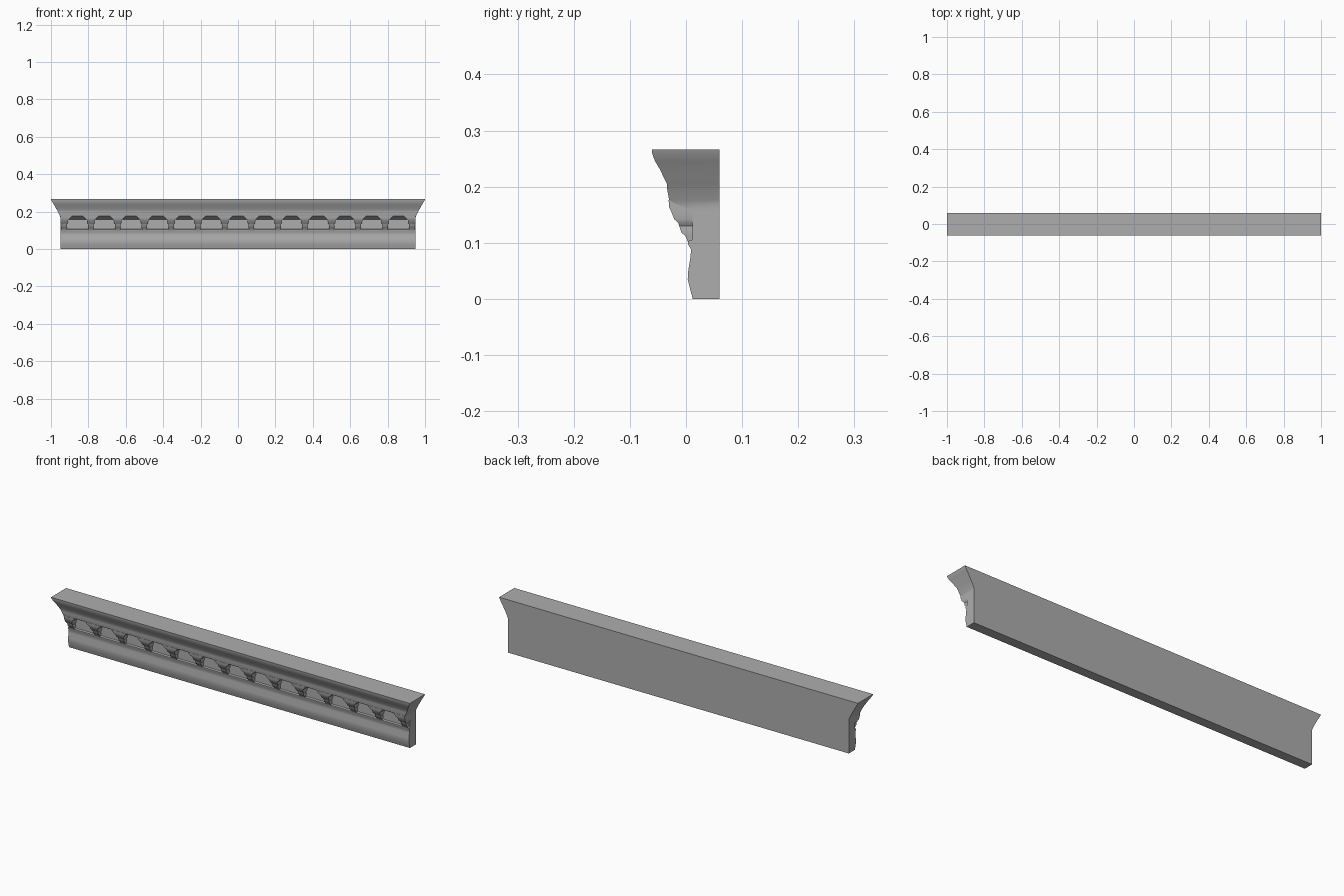
import bpy, bmesh, math

cube = bpy.data.objects.get("Cube")
if cube:
    bpy.data.objects.remove(cube, do_unlink=True)

stone = bpy.data.materials.new("grey stone")
stone.use_nodes = True
stone.diffuse_color = (0.42, 0.42, 0.42, 1)
stone.node_tree.nodes["Principled BSDF"].inputs["Base Color"].default_value = (0.42, 0.42, 0.42, 1)

BACK = 0.06
PITCH = 0.143


def loft(name, rings, angle):
    """Join stacked rectangular rings (z, front y, back y, left x, right x)."""
    bm = bmesh.new()
    loops = []
    for z, front, back, x0, x1 in rings:
        corners = [(x0, front), (x1, front), (x1, back), (x0, back)]
        loops.append([bm.verts.new((x, y, z)) for x, y in corners])
    for low, high in zip(loops, loops[1:]):
        for i in range(4):
            j = (i + 1) % 4
            bm.faces.new((low[i], low[j], high[j], high[i]))
    bm.faces.new(loops[0][::-1])
    bm.faces.new(loops[-1])
    bmesh.ops.recalc_face_normals(bm, faces=bm.faces)
    mesh = bpy.data.meshes.new(name)
    bm.to_mesh(mesh)
    bm.free()
    mesh.materials.append(stone)
    obj = bpy.data.objects.new(name, mesh)
    bpy.context.collection.objects.link(obj)
    bpy.ops.object.select_all(action="DESELECT")
    obj.select_set(True)
    bpy.context.view_layer.objects.active = obj
    bpy.ops.object.shade_smooth_by_angle(angle=math.radians(angle))
    return obj


# Moulded beam: height, front depth, half length
profile = [
    (0, 0.012, 0.95), (0.015, 0.008, 0.95), (0.035, 0.003, 0.95),
    (0.05, 0.004, 0.95), (0.075, 0.008, 0.95), (0.088, 0.009, 0.95),
    (0.097, 0.004, 0.95), (0.103, 0.004, 0.95), (0.106, 0.012, 0.95),
    (0.158, 0.012, 0.95), (0.17, -0.02, 0.95), (0.176, -0.03, 0.952),
    (0.198, -0.034, 0.962), (0.205, -0.034, 0.966), (0.215, -0.039, 0.972),
    (0.232, -0.047, 0.981), (0.245, -0.055, 0.989), (0.258, -0.06, 0.997),
    (0.266, -0.061, 1),
]
loft("cornice_beam", [(z, y, BACK, -x, x) for z, y, x in profile], 40)

# Stepped brackets between the recessed panels: height, front depth, half width
steps = [
    (0.1, 0.004, 0.014), (0.112, -0.001, 0.014), (0.118, -0.008, 0.015),
    (0.13, -0.012, 0.014), (0.136, -0.014, 0.018), (0.142, -0.021, 0.02),
    (0.155, -0.026, 0.022), (0.163, -0.03, 0.03), (0.176, -0.031, 0.043),
]
for k in range(14):
    centre = (k - 6.5) * PITCH
    rings = [(z, y, 0.03, max(centre - w, -0.95), min(centre + w, 0.95))
             for z, y, w in steps]
    loft("bracket_%02d" % (k + 1), rings, 35)
